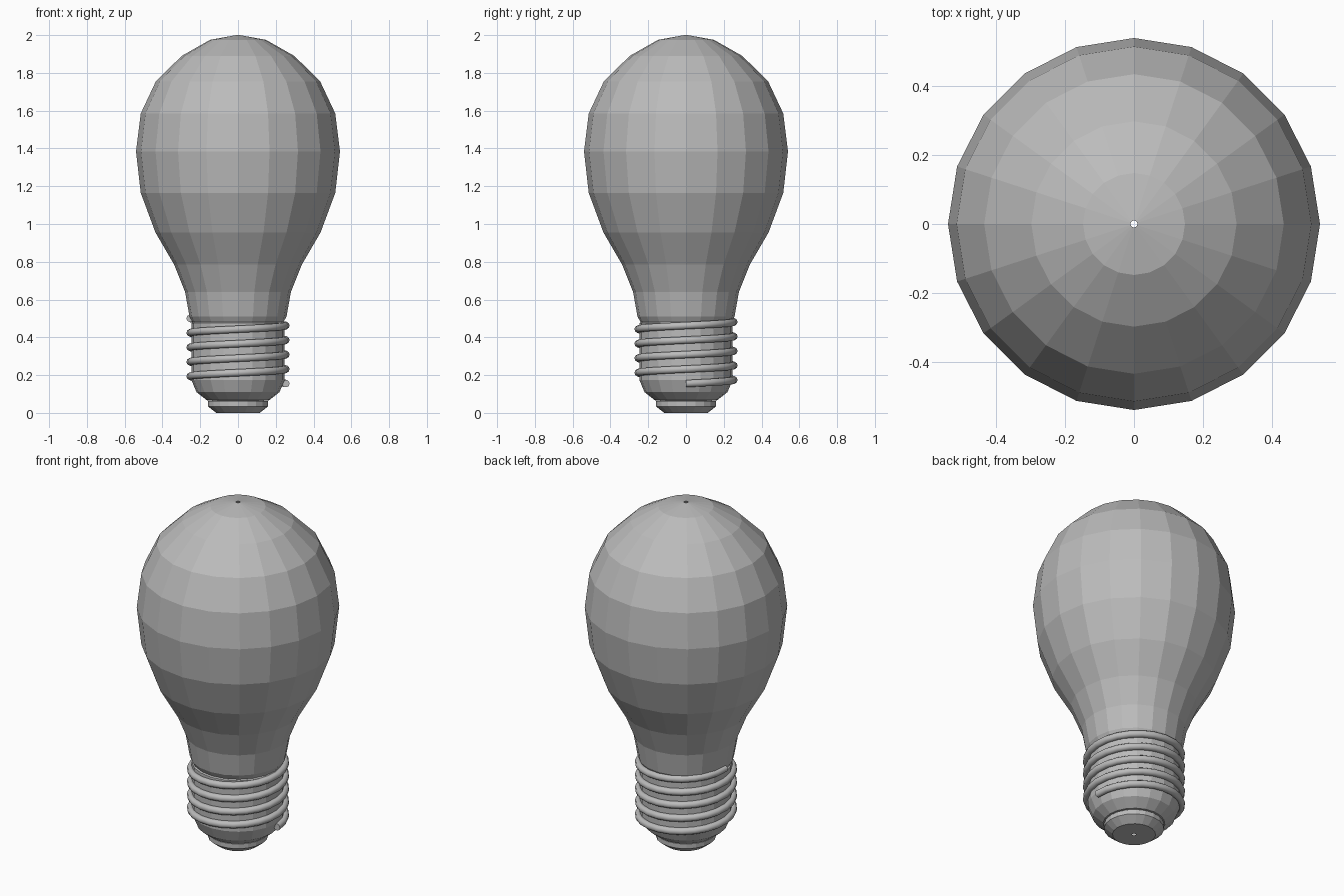
import bpy, bmesh, math
from mathutils import Vector

if "Cube" in bpy.data.objects:
    bpy.data.objects.remove(bpy.data.objects["Cube"])

SIDES = 20
grey = bpy.data.materials.new("light grey")
grey.diffuse_color = (0.5, 0.5, 0.5, 1)
grey.use_nodes = True
grey.node_tree.nodes["Principled BSDF"].inputs["Base Color"].default_value = grey.diffuse_color


def finish(name, bm):
    bmesh.ops.recalc_face_normals(bm, faces=bm.faces)
    mesh = bpy.data.meshes.new(name)
    bm.to_mesh(mesh)
    bm.free()
    mesh.materials.append(grey)
    obj = bpy.data.objects.new(name, mesh)
    bpy.context.collection.objects.link(obj)
    return obj


def bridge(bm, rings):
    for a, b in zip(rings, rings[1:]):
        n = len(a)
        for i in range(n):
            j = (i + 1) % n
            bm.faces.new((a[i], a[j], b[j], b[i]))


def lathe(name, profile):
    """Revolve (radius, height) points around z with flat faces."""
    bm = bmesh.new()
    angles = [math.tau * i / SIDES for i in range(SIDES)]
    bridge(bm, [[bm.verts.new((r * math.cos(a), r * math.sin(a), z))
                 for a in angles] for r, z in profile])
    return finish(name, bm)


# Glass bulb, with a pinhole at the crown
lathe("glass_bulb", [
    (0.01, 2.0), (0.148, 1.975), (0.298, 1.89), (0.435, 1.755),
    (0.515, 1.585), (0.54, 1.385), (0.515, 1.165), (0.437, 0.955),
    (0.338, 0.785), (0.28, 0.64), (0.257, 0.51), (0.24, 0.48)])

# Screw base and stepped contact, with a pinhole underneath
lathe("screw_base", [
    (0.24, 0.48), (0.247, 0.475), (0.247, 0.175), (0.22, 0.11),
    (0.165, 0.067), (0.13, 0.065)])
lathe("bottom_contact", [
    (0.13, 0.065), (0.16, 0.062), (0.16, 0.035), (0.115, 0.0), (0.01, 0.0)])

# Screw thread: a round wire wound four and a half turns
bm = bmesh.new()
TURNS, STEPS, WIRE, RADIUS = 4.5, 24, 0.02, 0.253
rings = []
for i in range(int(TURNS * STEPS) + 1):
    t = i / STEPS
    out = Vector((math.cos(math.tau * t), math.sin(math.tau * t), 0))
    centre = out * RADIUS + Vector((0, 0, 0.155 + 0.0768 * t))
    rings.append([bm.verts.new(centre + WIRE * (
        out * math.cos(math.tau * k / 10)
        + Vector((0, 0, math.sin(math.tau * k / 10))))) for k in range(10)])
bridge(bm, rings)
for end in (rings[0], rings[-1]):
    bm.faces.new(end)
thread = finish("screw_thread", bm)
bpy.context.view_layer.objects.active = thread
thread.select_set(True)
bpy.ops.object.shade_smooth_by_angle(angle=math.radians(50))
